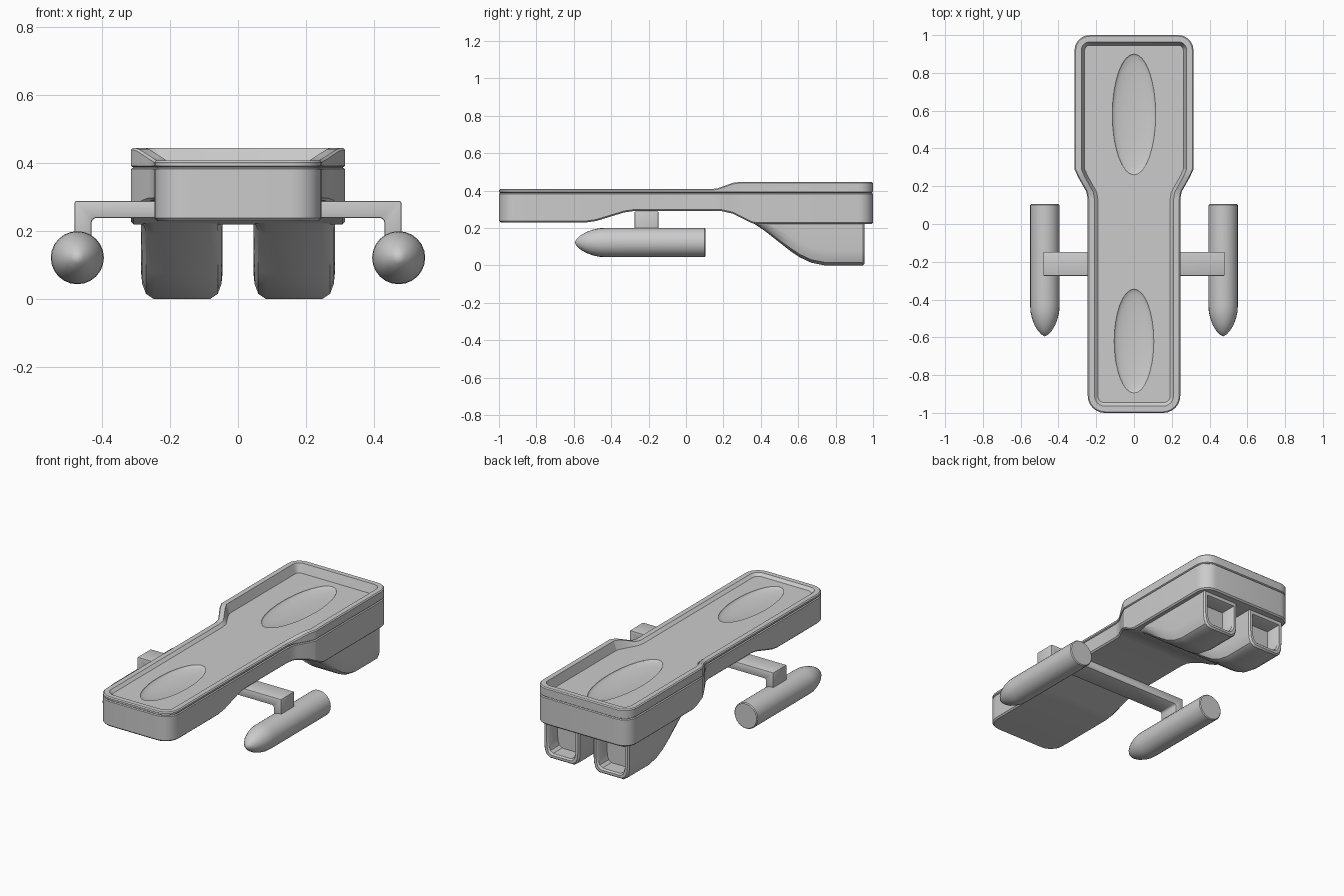
import bpy, bmesh, math
from math import sin, cos, pi

if "Cube" in bpy.data.objects:
    bpy.data.objects.remove(bpy.data.objects["Cube"])


def make(name, rings, caps=True, closed=True, strip_caps=False, angle=30, bevel=0):
    """Skin a list of equal-length rings of points."""
    bm = bmesh.new()
    vs = [[bm.verts.new(p) for p in r] for r in rings]
    n = len(rings[0])
    for a, b in zip(vs, vs[1:]):
        for i in range(n if closed else n - 1):
            j = (i + 1) % n
            bm.faces.new((a[i], a[j], b[j], b[i]))
    if caps:
        for r in (vs[0], vs[-1]):
            if strip_caps:  # rings are mirrored, so join left to right
                for i in range(n // 2 - 1):
                    bm.faces.new((r[i], r[i + 1], r[n - 2 - i], r[n - 1 - i]))
            else:
                bm.faces.new(r)
    bmesh.ops.remove_doubles(bm, verts=bm.verts, dist=1e-5)
    bmesh.ops.recalc_face_normals(bm, faces=bm.faces)
    me = bpy.data.meshes.new(name)
    bm.to_mesh(me)
    bm.free()
    ob = bpy.data.objects.new(name, me)
    bpy.context.collection.objects.link(ob)
    activate(ob)
    if bevel:
        m = ob.modifiers.new("bevel", 'BEVEL')
        m.width, m.segments = bevel, 2
        bpy.ops.object.modifier_apply(modifier=m.name)
    bpy.ops.object.shade_smooth_by_angle(angle=math.radians(angle))
    return ob


def activate(ob):
    bpy.ops.object.select_all(action='DESELECT')
    ob.select_set(True)
    bpy.context.view_layer.objects.active = ob


def interp(table, y):
    if y <= table[0][0]:
        return table[0][1]
    for (y0, a), (y1, b) in zip(table, table[1:]):
        if y <= y1:
            return a + (b - a) * (y - y0) / (y1 - y0)
    return table[-1][1]


# Body: half width, underside and rim heights along y
WIDTH = [(.13, .245), (.17, .252), (.25, .297), (.29, .315)]
BOTTOM = [(-.53, .23), (-.48, .237), (-.33, .283), (-.28, .29),
          (.19, .29), (.25, .276), (.35, .226), (.38, .22)]
TOP = [(.14, .408), (.17, .412), (.25, .441), (.28, .445)]
MIDDLE = sorted({y for t in (WIDTH, BOTTOM, TOP) for y, _ in t})


def body_ring(d, height):
    half = []
    for i in range(7):  # front corner
        a = i / 6 * pi / 2
        half.append((.155 + (.09 - d) * sin(a), -.91 - (.09 - d) * cos(a), -.91 - .09 * cos(a)))
    half += [(interp(WIDTH, y) - d, y, y) for y in MIDDLE]
    for i in range(7):  # rear corner
        a = i / 6 * pi / 2
        half.append((.235 + (.08 - d) * cos(a), .92 + (.08 - d) * sin(a), .92))
    right = [(x, y, height(s)) for x, y, s in half]
    return right + [(-x, y, z) for x, y, z in reversed(right)]


low = lambda y: interp(BOTTOM, y)
rim = lambda y: interp(TOP, y)
FLOOR = .393
body = make("body", [
    body_ring(.008, low),
    body_ring(0, lambda y: low(y) + .008),
    body_ring(0, lambda y: .382),
    body_ring(.006, lambda y: .386),   # seam groove
    body_ring(.006, lambda y: .388),
    body_ring(0, lambda y: .392),
    body_ring(0, lambda y: rim(y) - .006),
    body_ring(.006, rim),
    body_ring(.036, rim),
    body_ring(.054, lambda y: FLOOR),
], strip_caps=True)

# Oval foot dishes cut into the deck
for y, rx, ry in ((.58, .115, .32), (-.62, .105, .275)):
    bpy.ops.mesh.primitive_uv_sphere_add(segments=32, ring_count=24, radius=1, location=(0, y, FLOOR))
    cutter = bpy.context.object
    cutter.name = "dish_cutter"
    cutter.scale = (rx, ry, .025)
    cutter.hide_render = True
    bpy.context.view_layer.update()
    activate(body)
    m = body.modifiers.new("dish", 'BOOLEAN')
    m.operation, m.solver, m.object = 'DIFFERENCE', 'EXACT', cutter
    bpy.ops.object.modifier_apply(modifier=m.name)
    bpy.data.objects.remove(cutter)
activate(body)
bpy.ops.object.shade_smooth_by_angle(angle=math.radians(22))

# Rear thruster housings with recessed outlets
KEEL = [(.36, .225), (.42, .185), (.56, .075), (.61, .042), (.67, .014), (.74, 0), (.945, 0)]
CURVE = [(.68, 0), (.88, .016), (.97, .045), (1, .08)]


def housing_ring(cx, y, keel, half, top, k=1):
    right = [(u * half, min(top, keel + dz * k)) for u, dz in CURVE] + [(half, top)]
    pts = [(-x, z) for x, z in reversed(right)] + right
    return [(cx + x, y, z) for x, z in pts]


for side, cx in (("left", -.165), ("right", .165)):
    rings = [housing_ring(cx, y, z, .12, .226) for y, z in KEEL]
    rings += [housing_ring(cx, .955, .008, .112, .221),
              housing_ring(cx, .955, .022, .097, .2, .85),
              housing_ring(cx, .945, .03, .09, .195, .8),
              housing_ring(cx, .86, .03, .09, .195, .8)]
    make(side + "_thruster_housing", rings, angle=35)

# Side floats, turned around the y axis
PROFILE = [(-.595, 0), (-.585, .018), (-.565, .037), (-.535, .055), (-.5, .068),
           (-.465, .076), (-.43, .078), (.1, .078), (.105, .073)]
for side, cx in (("left", -.472), ("right", .472)):
    make(side + "_float", [[(cx + r * cos(i * pi / 12), y, .122 + r * sin(i * pi / 12))
                            for i in range(24)] for y, r in PROFILE])

# Cross strut under the body carrying both floats
half = [(.42, .238), (.428, .234), (.43, .226), (.43, .16), (.48, .16), (.48, .288)]
outline = half + [(-x, z) for x, z in reversed(half)]
make("cross_strut", [[(x, y, z) for x, z in outline] for y in (-.275, -.147)], bevel=.005)
